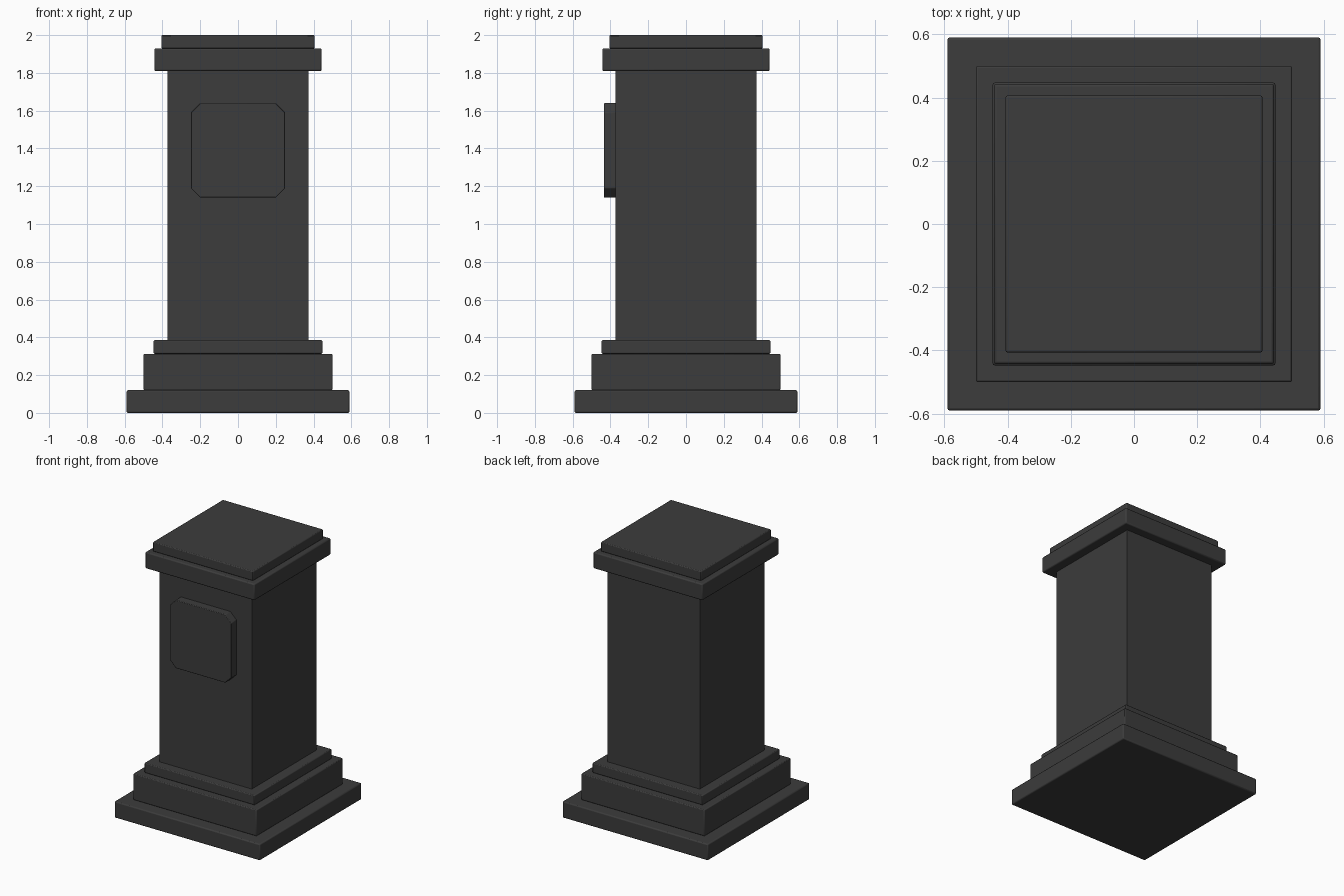
import bpy, bmesh

if "Cube" in bpy.data.objects:
    bpy.data.objects.remove(bpy.data.objects["Cube"])

stone = bpy.data.materials.new("dark_stone")
stone.diffuse_color = (0.045, 0.045, 0.045, 1)
stone.use_nodes = True
stone.node_tree.nodes["Principled BSDF"].inputs["Base Color"].default_value = stone.diffuse_color


def finish(name, bm, bevel):
    """Turn a bmesh into a softly bevelled, dark stone object."""
    bmesh.ops.recalc_face_normals(bm, faces=bm.faces)
    mesh = bpy.data.meshes.new(name)
    bm.to_mesh(mesh)
    bm.free()
    obj = bpy.data.objects.new(name, mesh)
    bpy.context.collection.objects.link(obj)
    mesh.materials.append(stone)
    if bevel:
        mod = obj.modifiers.new("soft_edges", "BEVEL")
        mod.width = bevel
        mod.segments = 2
        mod.limit_method = "ANGLE"
    bpy.ops.object.select_all(action="DESELECT")
    obj.select_set(True)
    bpy.context.view_layer.objects.active = obj
    bpy.ops.object.shade_smooth_by_angle()
    return obj


def prism(name, points, vector, bevel):
    """Extrude a flat outline along a vector."""
    bm = bmesh.new()
    face = bm.faces.new([bm.verts.new(p) for p in points])
    ext = bmesh.ops.extrude_face_region(bm, geom=[face], use_keep_orig=True)
    verts = [v for v in ext["geom"] if isinstance(v, bmesh.types.BMVert)]
    bmesh.ops.translate(bm, vec=vector, verts=verts)
    return finish(name, bm, bevel)


# Square tiers from the ground up: name, half width, bottom, top, bevel
tiers = [
    ("base_slab", 0.59, 0.00, 0.12, 0.008),
    ("base_block", 0.50, 0.12, 0.313, 0.006),
    ("base_step", 0.447, 0.313, 0.385, 0.006),
    ("shaft", 0.374, 0.385, 1.81, 0),
    ("cap_slab", 0.443, 1.81, 1.93, 0.008),
    ("cap_top", 0.406, 1.93, 2.00, 0.006),
]
for name, h, z0, z1, bevel in tiers:
    square = [(-h, -h, z0), (h, -h, z0), (h, h, z0), (-h, h, z0)]
    prism(name, square, (0, 0, z1 - z0), bevel)

# Plaque with clipped corners on the front face
r, c, zc = 0.25, 0.20, 1.39
outline = [(-c, -r), (c, -r), (r, -c), (r, c), (c, r), (-c, r), (-r, c), (-r, -c)]
prism("plaque", [(x, -0.37, zc + z) for x, z in outline], (0, -0.065, 0), 0.004)
